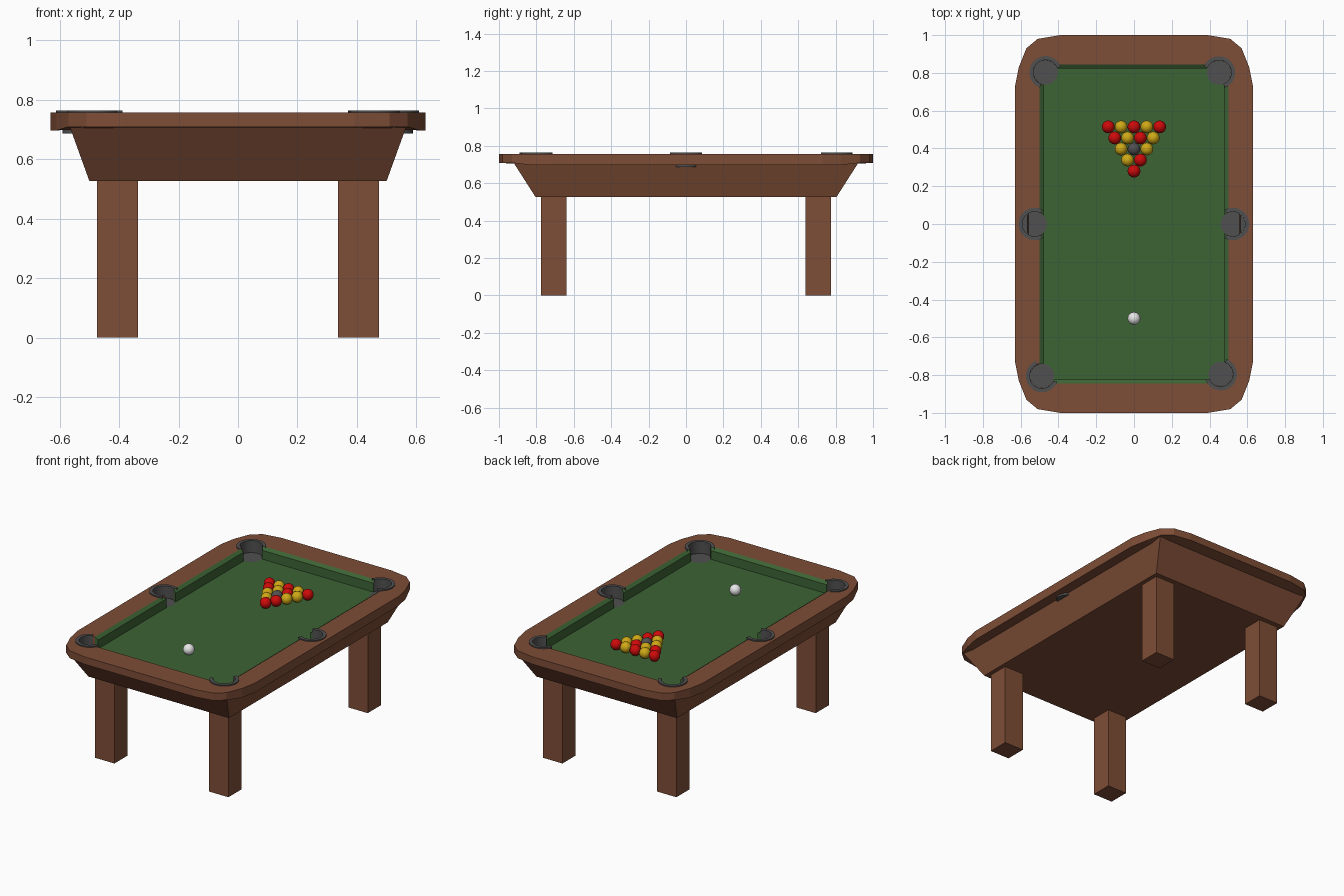
import bpy
import bmesh
from math import cos, sin, atan2, radians

cube = bpy.data.objects.get("Cube")
if cube:
    bpy.data.objects.remove(cube)


def material(name, r, g, b):
    m = bpy.data.materials.new(name)
    m.use_nodes = True
    m.diffuse_color = (r, g, b, 1)
    bsdf = m.node_tree.nodes["Principled BSDF"]
    bsdf.inputs["Base Color"].default_value = (r, g, b, 1)
    bsdf.inputs["Roughness"].default_value = 0.7
    return m


WOOD = material("brown wood", 0.21, 0.075, 0.038)
CLOTH = material("green cloth", 0.046, 0.125, 0.035)
GREY = material("dark grey", 0.08, 0.08, 0.08)
RED = material("red", 0.62, 0.003, 0.003)
YELLOW = material("yellow", 0.62, 0.39, 0.008)
WHITE = material("white", 0.8, 0.8, 0.8)

BED_Z, RAIL_Z = 0.685, 0.757
INNER_X, INNER_Y = 0.5, 0.845


def finish(name, bm, mat):
    bmesh.ops.remove_doubles(bm, verts=bm.verts, dist=1e-5)
    bmesh.ops.recalc_face_normals(bm, faces=bm.faces)
    mesh = bpy.data.meshes.new(name)
    bm.to_mesh(mesh)
    bm.free()
    obj = bpy.data.objects.new(name, mesh)
    bpy.context.collection.objects.link(obj)
    if mat:
        mesh.materials.append(mat)
    return obj


def activate(obj):
    bpy.ops.object.select_all(action='DESELECT')
    obj.select_set(True)
    bpy.context.view_layer.objects.active = obj


def smooth(obj):
    activate(obj)
    bpy.ops.object.shade_smooth_by_angle(angle=radians(40))


def skin(bm, loops, closed_loop=True, closed_section=False):
    """Join equal-length point loops with quads."""
    rows = [[bm.verts.new(p) for p in loop] for loop in loops]
    n = len(rows[0])
    pairs = list(zip(rows, rows[1:]))
    if closed_section:
        pairs.append((rows[-1], rows[0]))
    for a, b in pairs:
        for i in range(n if closed_loop else n - 1):
            j = (i + 1) % n
            bm.faces.new((a[i], a[j], b[j], b[i]))
    return rows


def rect(x, y, z):
    return [(x, y, z), (-x, y, z), (-x, -y, z), (x, -y, z)]


def box(name, x, y, z0, z1, cx, cy, mat):
    bm = bmesh.new()
    loops = [[(px + cx, py + cy, pz) for px, py, pz in rect(x, y, z)] for z in (z0, z1)]
    for row in skin(bm, loops):
        bm.faces.new(row)
    return finish(name, bm, mat)


# Legs
for end, sy in (("front", -1), ("back", 1)):
    for side, sx in (("left", 1), ("right", -1)):
        box(f"{end}_{side}_leg", 0.069, 0.067, 0, 0.535, sx * 0.405, sy * 0.707, WOOD)

# Tapered body under the rail
bm = bmesh.new()
rows = skin(bm, [rect(0.5, 0.805, 0.527), rect(0.565, 0.92, 0.707)])
bm.faces.new(rows[0])
finish("table_body", bm, WOOD)

# Playing bed
box("playing_bed", INNER_X, INNER_Y, BED_Z - 0.02, BED_Z, 0, 0, CLOTH)

# Rail with rounded corners around the rectangular opening
corner = [(0.39, 1.0), (0.51, 0.98), (0.57, 0.93), (0.61, 0.83), (0.63, 0.73)]
outline = []
for sx, sy in ((1, 1), (-1, 1), (-1, -1), (1, -1)):
    pts = corner[::-1] if sx * sy > 0 else corner
    outline += [(sx * x, sy * y) for x, y in pts]
opening = [(max(-INNER_X, min(INNER_X, x)), max(-INNER_Y, min(INNER_Y, y))) for x, y in outline]
bm = bmesh.new()
skin(bm, [
    [(x, y, RAIL_Z) for x, y in outline],
    [(x, y, 0.697 if abs(y) < 0.85 else 0.709) for x, y in outline],
    [(x, y, 0.7) for x, y in opening],
    [(x, y, RAIL_Z) for x, y in opening],
], closed_section=True)
rail = finish("rail", bm, WOOD)

# Cushion with a sloping top edge
bm = bmesh.new()
section = [(0, RAIL_Z), (0.023, 0.742), (0.023, BED_Z - 0.01), (0, BED_Z - 0.01)]
skin(bm, [rect(INNER_X - d, INNER_Y - d, z) for d, z in section], closed_section=True)
cushion = finish("cushion", bm, CLOTH)

# Pockets: collar, curved wall and floor, open towards the bed
pockets = {
    "back_right": (-0.468, 0.803), "back_left": (0.45, 0.802),
    "front_right": (-0.487, -0.805), "front_left": (0.459, -0.795),
    "middle_right": (-0.526, 0), "middle_left": (0.523, 0),
}
WALL_R, COLLAR_R, STEPS = 0.065, 0.086, 24
profile = [(COLLAR_R, 0.75), (COLLAR_R, 0.764), (WALL_R, 0.764), (WALL_R, BED_Z + 0.002)]

for name, (cx, cy) in pockets.items():
    # Cut the hole in the rail and the cushion
    bm = bmesh.new()
    hole = [(cx + 0.067 * cos(radians(a)), cy + 0.067 * sin(radians(a))) for a in range(0, 360, 12)]
    for row in skin(bm, [[(x, y, z) for x, y in hole] for z in (0.6, 0.85)]):
        bm.faces.new(row)
    cutter = finish("pocket_cutter", bm, None)
    cutter.hide_render = True
    for target in (rail, cushion):
        mod = target.modifiers.new("pocket_hole", 'BOOLEAN')
        mod.operation = 'DIFFERENCE'
        mod.solver = 'EXACT'
        mod.object = cutter
        activate(target)
        bpy.ops.object.modifier_apply(modifier=mod.name)
    bpy.data.objects.remove(cutter)

    # Pocket lining
    middle = cy == 0
    facing = atan2((cy > 0) - (cy < 0), 1 if cx > 0 else -1)
    span = radians(240 if middle else 228)
    angles = [facing + span * (i / STEPS - 0.5) for i in range(STEPS + 1)]
    bm = bmesh.new()
    skin(bm, [[(cx + r * cos(a), cy + r * sin(a), z) for a in angles] for r, z in profile],
         closed_loop=False)
    smooth(finish(name + "_pocket", bm, GREY))
    bm = bmesh.new()
    bm.faces.new([bm.verts.new((cx + WALL_R * cos(radians(a)), cy + WALL_R * sin(radians(a)),
                                BED_Z + 0.002)) for a in range(0, 360, 15)])
    floor = finish(name + "_pocket_floor", bm, GREY)
    if floor.data.polygons[0].normal.z < 0:
        floor.data.flip_normals()

# Balls
BALL_R = 0.034


def ball(name, x, y, mat):
    bm = bmesh.new()
    bmesh.ops.create_uvsphere(bm, u_segments=16, v_segments=10, radius=BALL_R)
    obj = finish(name, bm, mat)
    obj.location = (x, y, BED_Z + BALL_R)
    smooth(obj)


colours = {"R": RED, "Y": YELLOW, "D": GREY}
for row, letters in enumerate(("R", "YR", "YDY", "RYRY", "RYRYR")):
    for i, letter in enumerate(letters):
        ball(f"ball_{row + 1}_{i + 1}", (i - row / 2) * 0.068, 0.28 + row * 0.0585, colours[letter])
ball("cue_ball", 0, -0.5, WHITE)
